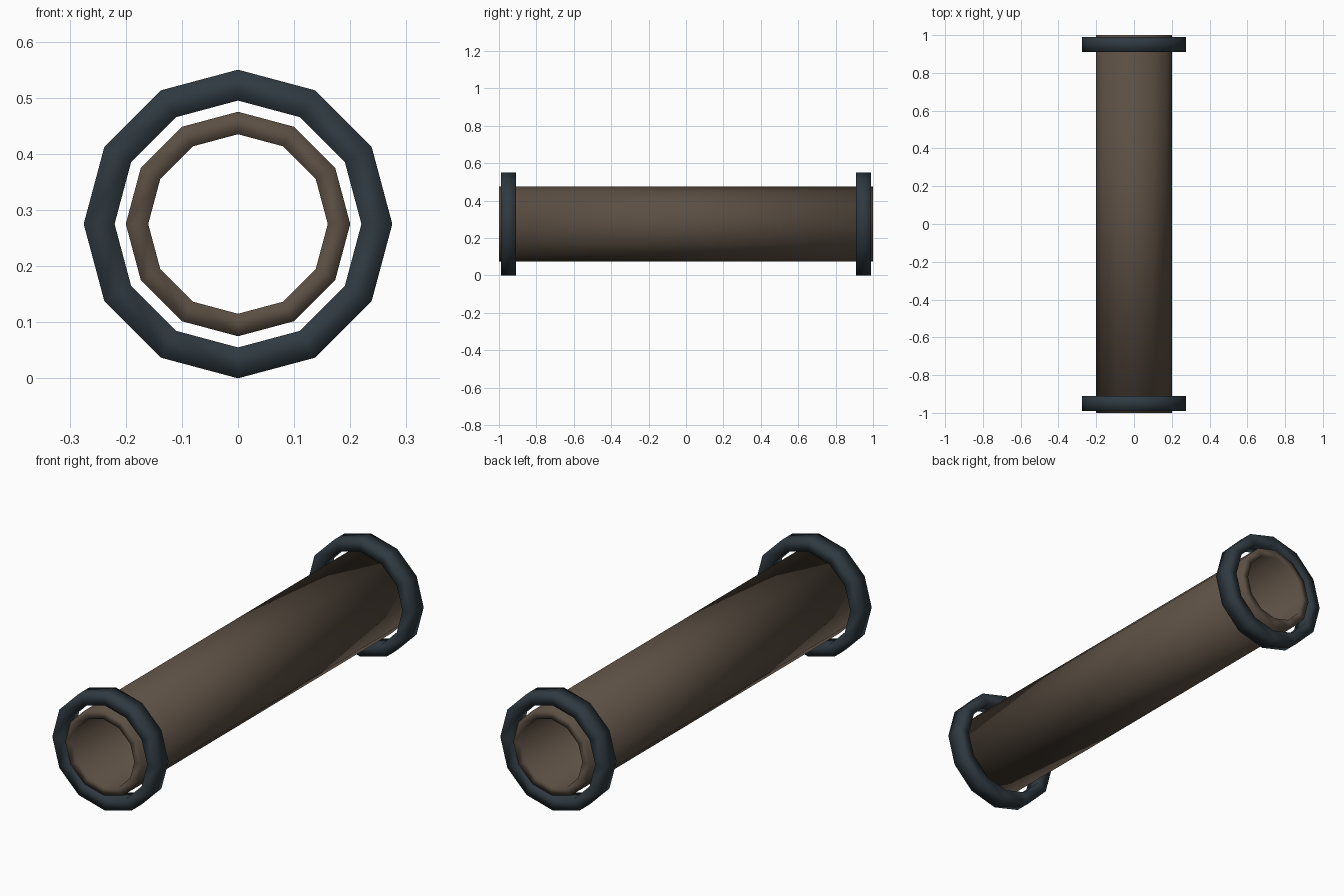
import bpy
import bmesh
from math import sin, cos, pi

SIDES = 12
AXIS_Z = 0.275

cube = bpy.data.objects.get("Cube")
if cube:
    bpy.data.objects.remove(cube, do_unlink=True)


def make_material(name, rgb):
    mat = bpy.data.materials.new(name)
    mat.use_nodes = True
    mat.diffuse_color = (*rgb, 1)
    bsdf = mat.node_tree.nodes["Principled BSDF"]
    bsdf.inputs["Base Color"].default_value = (*rgb, 1)
    bsdf.inputs["Roughness"].default_value = 0.8
    return mat


def make_hoop(name, outer, inner, y_front, y_back, mat):
    """Hollow twelve-sided band along y with a rectangular section."""
    section = [(outer, y_front), (outer, y_back), (inner, y_back), (inner, y_front)]
    bm = bmesh.new()
    loops = []
    for i in range(SIDES):
        a = 2 * pi * i / SIDES
        loops.append([bm.verts.new((r * cos(a), y, r * sin(a))) for r, y in section])
    for i, here in enumerate(loops):
        there = loops[(i + 1) % SIDES]
        for j in range(len(section)):
            k = (j + 1) % len(section)
            bm.faces.new((here[j], here[k], there[k], there[j])).smooth = True
    bmesh.ops.recalc_face_normals(bm, faces=bm.faces)
    mesh = bpy.data.meshes.new(name)
    bm.to_mesh(mesh)
    bm.free()
    mesh.materials.append(mat)
    obj = bpy.data.objects.new(name, mesh)
    obj.location.z = AXIS_Z
    bpy.context.collection.objects.link(obj)
    return obj


brown = make_material("weathered brown", (0.105, 0.078, 0.056))
steel = make_material("dark blue grey", (0.028, 0.041, 0.051))

# Long hollow tube
make_hoop("pipe_body", 0.2, 0.16, -1, 1, brown)

# Loose collar near each end
make_hoop("front_collar", 0.275, 0.22, -0.99, -0.91, steel)
make_hoop("back_collar", 0.275, 0.22, 0.91, 0.99, steel)
